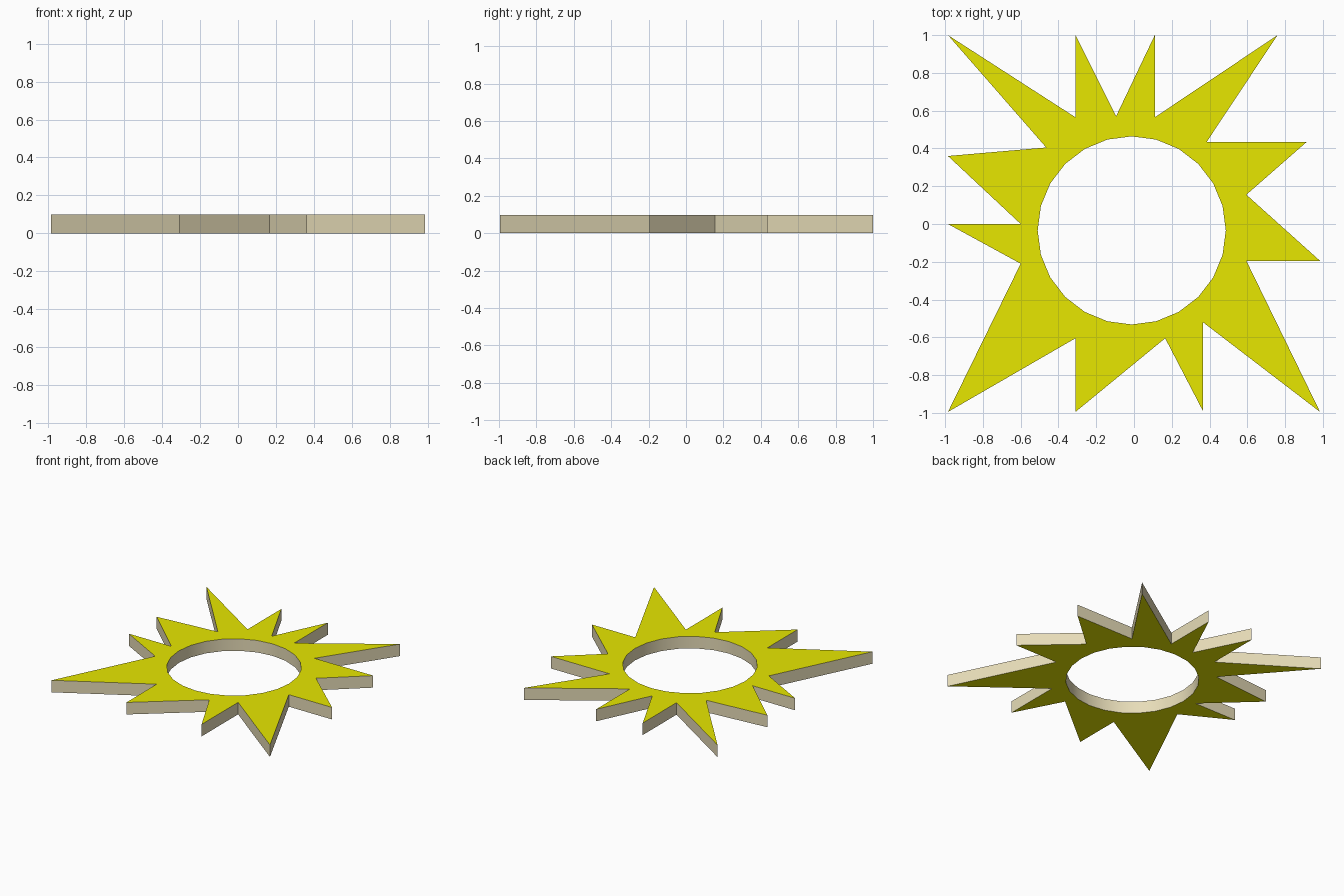
import bpy, bmesh, math

if "Cube" in bpy.data.objects:
    bpy.data.objects.remove(bpy.data.objects["Cube"])

THICK = 0.098
HOLE_X, HOLE_Y, HOLE_R, HOLE_SIDES = -0.012, -0.034, 0.498, 24

# Ray outline, clockwise from the top-left tip: tips and valleys
outline = [
    (-0.985, 1.0), (-0.31, 0.565), (-0.31, 1.0), (-0.095, 0.57),
    (0.11, 1.0), (0.11, 0.565), (0.76, 1.0), (0.385, 0.435),
    (0.915, 0.435), (0.595, 0.155), (0.985, -0.195), (0.595, -0.195),
    (0.985, -0.995), (0.365, -0.52), (0.365, -0.99), (0.165, -0.605),
    (-0.31, -0.995), (-0.31, -0.605), (-0.985, -0.995), (-0.6, -0.21),
    (-0.985, 0.0), (-0.6, 0.0), (-0.985, 0.36), (-0.465, 0.405),
]

# Round opening
hole = [(HOLE_X + HOLE_R * math.cos(math.tau * i / HOLE_SIDES),
         HOLE_Y + HOLE_R * math.sin(math.tau * i / HOLE_SIDES))
        for i in range(HOLE_SIDES)]


def make_material(name, color):
    mat = bpy.data.materials.new(name)
    mat.diffuse_color = (*color, 1)
    mat.use_nodes = True
    mat.node_tree.nodes["Principled BSDF"].inputs["Base Color"].default_value = mat.diffuse_color
    return mat


def add_loop(bm, points):
    verts = [bm.verts.new((x, y, 0)) for x, y in points]
    return [bm.edges.new((v, verts[(i + 1) % len(verts)]))
            for i, v in enumerate(verts)]


# Flat sunburst with the opening, raised to a slab
bm = bmesh.new()
edges = add_loop(bm, outline) + add_loop(bm, hole)
bmesh.ops.triangle_fill(bm, edges=edges, use_beauty=True)
result = bmesh.ops.extrude_face_region(bm, geom=bm.faces[:], use_keep_orig=True)
raised = [g for g in result["geom"] if isinstance(g, bmesh.types.BMVert)]
bmesh.ops.translate(bm, verts=raised, vec=(0, 0, THICK))
bmesh.ops.recalc_face_normals(bm, faces=bm.faces[:])

# Yellow top and bottom, tan edges
for f in bm.faces:
    f.material_index = 0 if abs(f.normal.z) > 0.5 else 1

mesh = bpy.data.meshes.new("sunburst_frame")
bm.to_mesh(mesh)
bm.free()
mesh.materials.append(make_material("yellow", (0.8, 0.8, 0.0)))
mesh.materials.append(make_material("tan_edge", (0.8, 0.72, 0.48)))

frame = bpy.data.objects.new("sunburst_frame", mesh)
bpy.context.collection.objects.link(frame)
bpy.context.view_layer.objects.active = frame
frame.select_set(True)
bpy.ops.object.shade_smooth_by_angle(angle=math.radians(30))
